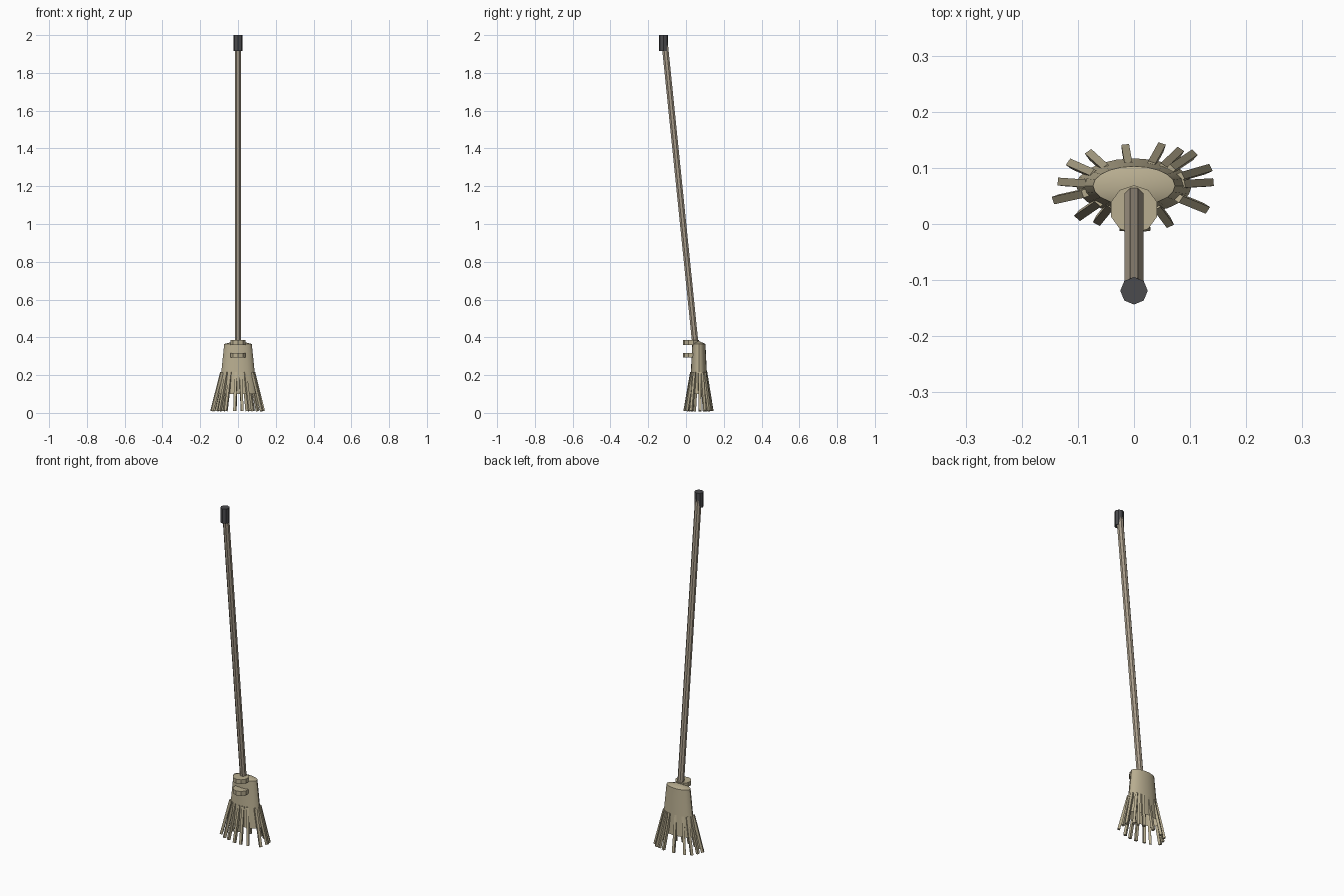
import bpy, bmesh, math
from mathutils import Vector, Matrix

if "Cube" in bpy.data.objects:
    bpy.data.objects.remove(bpy.data.objects["Cube"])


def material(name, rgb):
    m = bpy.data.materials.new(name)
    m.diffuse_color = (*rgb, 1)
    m.use_nodes = True
    m.node_tree.nodes["Principled BSDF"].inputs["Base Color"].default_value = m.diffuse_color
    return m


STRAW = material("straw", (0.48, 0.42, 0.28))
WOOD = material("wood", (0.40, 0.34, 0.26))
DARK = material("dark_rubber", (0.07, 0.07, 0.075))
CY = 0.068  # y centre of the broom head


def finish(bm, name, mat):
    bmesh.ops.recalc_face_normals(bm, faces=bm.faces)
    me = bpy.data.meshes.new(name)
    bm.to_mesh(me)
    bm.free()
    ob = bpy.data.objects.new(name, me)
    bpy.context.collection.objects.link(ob)
    me.materials.append(mat)
    return ob


def rod(name, a, b, r, sides, mat, turn=0):
    a, b = Vector(a), Vector(b)
    bm = bmesh.new()
    rot = (b - a).to_track_quat('Z', 'Y').to_matrix().to_4x4()
    m = Matrix.Translation((a + b) / 2) @ rot @ Matrix.Rotation(turn, 4, 'Z')
    bmesh.ops.create_cone(bm, cap_ends=True, segments=sides, radius1=r, radius2=r,
                          depth=(b - a).length, matrix=m)
    return finish(bm, name, mat)


# Leaning handle and upright end grip
rod("handle", (0, -0.113, 1.96), (0, 0.052, 0.34), 0.018, 8, WOOD, math.pi / 8)
rod("grip", (0, -0.119, 1.915), (0, -0.119, 2.0), 0.0245, 8, DARK)

# Two binding discs in front of the head
for i, z in enumerate((0.305, 0.373)):
    rod(f"binding_{i + 1}", (0, 0.026, z - 0.0125), (0, 0.026, z + 0.0125), 0.043, 10, STRAW)

# Flared oval head, open underneath, with a low peaked top
bm = bmesh.new()
N = 20
rings = []
for rx, ry, z in ((0.103, 0.049, 0.10), (0.09, 0.043, 0.20), (0.073, 0.035, 0.365)):
    rings.append([bm.verts.new((rx * math.cos(2 * math.pi * k / N),
                                CY + ry * math.sin(2 * math.pi * k / N), z)) for k in range(N)])
for lo, hi in zip(rings, rings[1:]):
    for k in range(N):
        j = (k + 1) % N
        bm.faces.new((lo[k], lo[j], hi[j], hi[k]))
apex = bm.verts.new((0, CY - 0.005, 0.383))
for k in range(N):
    bm.faces.new((rings[-1][k], rings[-1][(k + 1) % N], apex))
head = finish(bm, "broom_head", STRAW)
bpy.context.view_layer.objects.active = head
head.select_set(True)
bpy.ops.object.shade_smooth_by_angle(angle=math.radians(30))
head.select_set(False)

# Splayed square bristles, placed by where each tip lands
TIPS = [(-0.138, 0.044), (-0.129, 0.075), (-0.112, 0.107), (-0.078, 0.124), (-0.015, 0.135),
        (0.048, 0.137), (0.104, 0.123), (0.131, 0.098), (0.135, 0.074), (0.126, 0.028),
        (0.062, 0.002), (0.022, -0.006), (-0.018, -0.006), (-0.064, 0.006), (-0.097, 0.015),
        (0.08, 0.128)]
bm = bmesh.new()
for x, y in TIPS:
    tip = Vector((x, y, 0.01))
    root = Vector((x * 0.62, CY + (y - CY) * 0.52, 0.215))
    d = (tip - root).normalized()
    side = d.cross(Vector((x, (y - CY) * 2, 0))).normalized()
    out = side.cross(d)
    m = Matrix((side, out, d)).transposed().to_4x4()
    m.translation = (tip + root) / 2
    bmesh.ops.create_cube(bm, size=1, matrix=m @ Matrix.Diagonal(
        (0.014, 0.014, (tip - root).length, 1)))
finish(bm, "bristles", STRAW)
